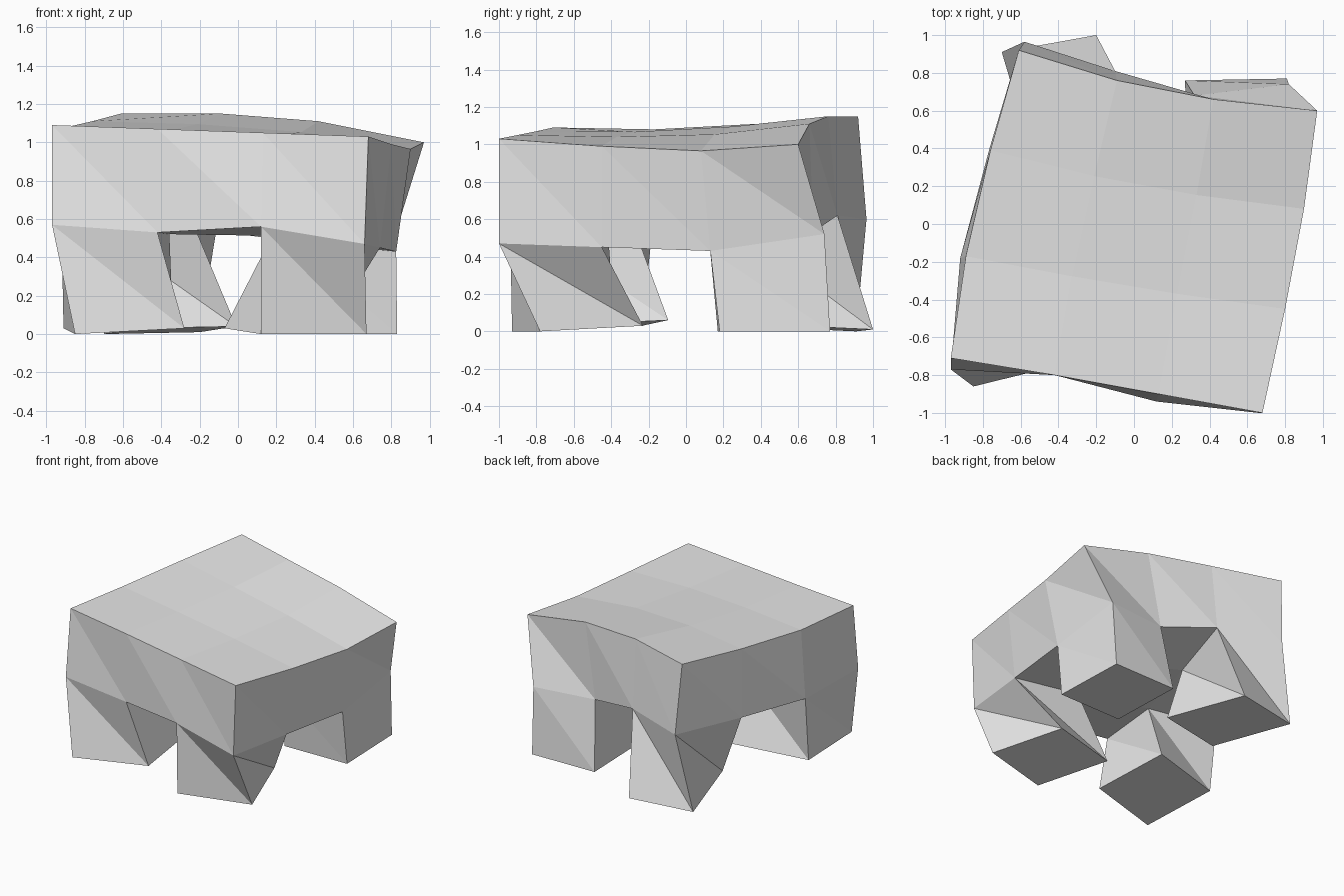
import bpy
import bmesh
from mathutils import Vector

cube = bpy.data.objects.get("Cube")
if cube:
    bpy.data.objects.remove(cube, do_unlink=True)

# one plain colour
stone = bpy.data.materials.new("pale_grey")
stone.use_nodes = True
stone.diffuse_color = (0.8, 0.8, 0.8, 1)
stone.node_tree.nodes["Principled BSDF"].inputs["Base Color"].default_value = stone.diffuse_color

bm = bmesh.new()
N = 3  # cells along each side of the slab


def vectors(points):
    return [Vector(p) for p in points]


def make_layer(front, right, back, left):
    """Fill a patch between four wobbly edges; returns vertices keyed by grid cell."""
    front, right, back, left = map(vectors, (front, right, back, left))
    left = [front[0], *left, back[0]]
    right = [front[-1], *right, back[-1]]
    grid = {}
    for i in range(N + 1):
        for j in range(N + 1):
            u, v = i / N, j / N
            across = left[j].lerp(right[j], u)
            along = front[i].lerp(back[i], v)
            corners = front[0].lerp(front[-1], u).lerp(back[0].lerp(back[-1], u), v)
            grid[i, j] = bm.verts.new(across + along - corners)
    return grid


def cell_ring(grid, i, j):
    """Corners of one cell, anticlockwise seen from above."""
    return [grid[i, j], grid[i + 1, j], grid[i + 1, j + 1], grid[i, j + 1]]


def rim(grid):
    """Outer boundary of a layer, anticlockwise seen from above."""
    steps = range(N)
    return ([grid[k, 0] for k in steps] + [grid[N, k] for k in steps]
            + [grid[N - k, N] for k in steps] + [grid[0, N - k] for k in steps])


def wall(upper, lower):
    """Join two rings with faces creased from upper left to lower right."""
    count = len(upper)
    for k in range(count):
        n = (k + 1) % count
        bm.faces.new((upper[k], lower[k], lower[n]))
        bm.faces.new((upper[k], lower[n], upper[n]))


# slab: top and underside edges
top = make_layer(
    front=[(-.97, -.71, 1.09), (-.42, -.8, 1.07), (.13, -.9, 1.05), (.68, -1, 1.03)],
    right=[(.8, -.45, .99), (.9, .08, .965)],
    back=[(-.61, .92, 1.15), (-.09, .76, 1.15), (.42, .66, 1.11), (.97, .6, 1)],
    left=[(-.89, -.17, 1.08), (-.76, .39, 1.11)])
under = make_layer(
    front=[(-.97, -.77, .57), (-.42, -.8, .53), (.12, -.94, .56), (.66, -1, .47)],
    right=[(.74, -.45, .45), (.825, .13, .43)],
    back=[(-.58, .965, .6), (-.1, .81, .62), (.32, .68, .53), (.82, .74, .52)],
    left=[(-.92, -.18, .54), (-.765, .4, .57)])

wall(rim(top), rim(under))

# feet: outer corner, its neighbour across, its neighbour along the depth
last = N - 1
feet = {
    (0, 0): [(-.85, -.86, 0), (-.28, -.72, .03), (-.91, -.235, .03)],
    (last, 0): [(.67, -.78, 0), (.12, -.93, 0), (.48, -.23, .03)],
    (last, last): [(.81, .77, 0), (.27, .76, 0), (.83, .18, 0)],
    (0, last): [(-.7, .91, 0), (-.2, 1, .01), (-.51, .27, .03)],
}

for i in range(N):
    for j in range(N):
        bm.faces.new(cell_ring(top, i, j))
        ring = cell_ring(under, i, j)
        if (i, j) not in feet:
            bm.faces.new(reversed(ring))
            continue
        # twisted leg below a corner cell
        outer, across, along = vectors(feet[i, j])
        ox, oy = (i > 0), (j > 0)
        places = {
            (ox, oy): outer,
            (not ox, oy): across,
            (ox, not oy): along,
            (not ox, not oy): across + along - outer,
        }
        order = [(False, False), (True, False), (True, True), (False, True)]
        sole = [bm.verts.new(places[key]) for key in order]
        wall(ring, sole)
        bm.faces.new(reversed(sole))

bmesh.ops.recalc_face_normals(bm, faces=bm.faces)
mesh = bpy.data.meshes.new("warped_table")
bm.to_mesh(mesh)
bm.free()
mesh.materials.append(stone)
table = bpy.data.objects.new("warped_table", mesh)
bpy.context.collection.objects.link(table)
